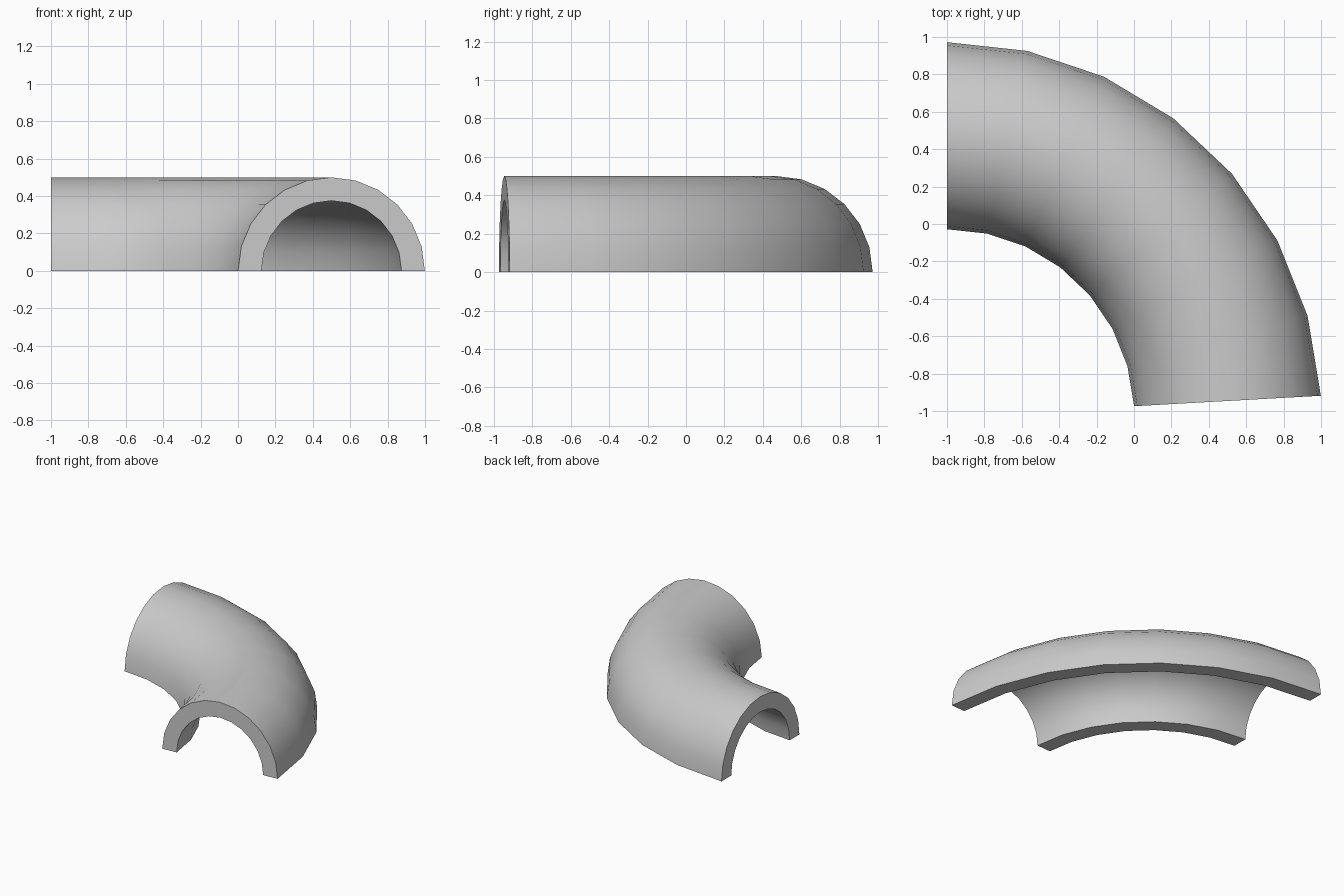
import bpy
import bmesh
from math import cos, sin, pi, radians

cube = bpy.data.objects.get("Cube")
if cube:
    bpy.data.objects.remove(cube, do_unlink=True)

BEND_STEPS, ARCH_STEPS = 7, 12
END_ANGLE = radians(3.2)
OUTER, INNER = 0.5, 0.375
BEND_RADIUS = 1.502
CENTRE_X, CENTRE_Y = -1.0, -1.03

# Half-ring cross-section: outer arch one way, inner arch back
arch = [pi * i / ARCH_STEPS for i in range(ARCH_STEPS + 1)]
profile = [(OUTER * cos(a), OUTER * sin(a)) for a in arch]
profile += [(INNER * cos(a), INNER * sin(a)) for a in reversed(arch)]
count = len(profile)

# Sweep the section around the bend
bm = bmesh.new()
rings = []
for k in range(BEND_STEPS + 1):
    turn = pi / 2 + (END_ANGLE - pi / 2) * k / BEND_STEPS
    rings.append([bm.verts.new((CENTRE_X + (BEND_RADIUS + r) * cos(turn),
                                CENTRE_Y + (BEND_RADIUS + r) * sin(turn), z))
                  for r, z in profile])
for a, b in zip(rings, rings[1:]):
    for i in range(count):
        j = (i + 1) % count
        bm.faces.new((a[i], a[j], b[j], b[i]))

# Flat end caps, built as quads between the two arches
for ring in (rings[0], rings[-1]):
    for i in range(ARCH_STEPS):
        bm.faces.new((ring[i], ring[i + 1], ring[count - 2 - i], ring[count - 1 - i]))
bmesh.ops.recalc_face_normals(bm, faces=bm.faces)

mesh = bpy.data.meshes.new("half_pipe_bend")
bm.to_mesh(mesh)
bm.free()
bend = bpy.data.objects.new("half_pipe_bend", mesh)
bpy.context.collection.objects.link(bend)

# Plain grey finish
grey = bpy.data.materials.new("light_grey")
grey.use_nodes = True
colour = (0.6, 0.6, 0.6, 1.0)
grey.diffuse_color = colour
grey.node_tree.nodes["Principled BSDF"].inputs["Base Color"].default_value = colour
mesh.materials.append(grey)

# Smooth walls, crisp rims
bpy.ops.object.select_all(action="DESELECT")
bend.select_set(True)
bpy.context.view_layer.objects.active = bend
bpy.ops.object.shade_smooth_by_angle(angle=radians(30))
